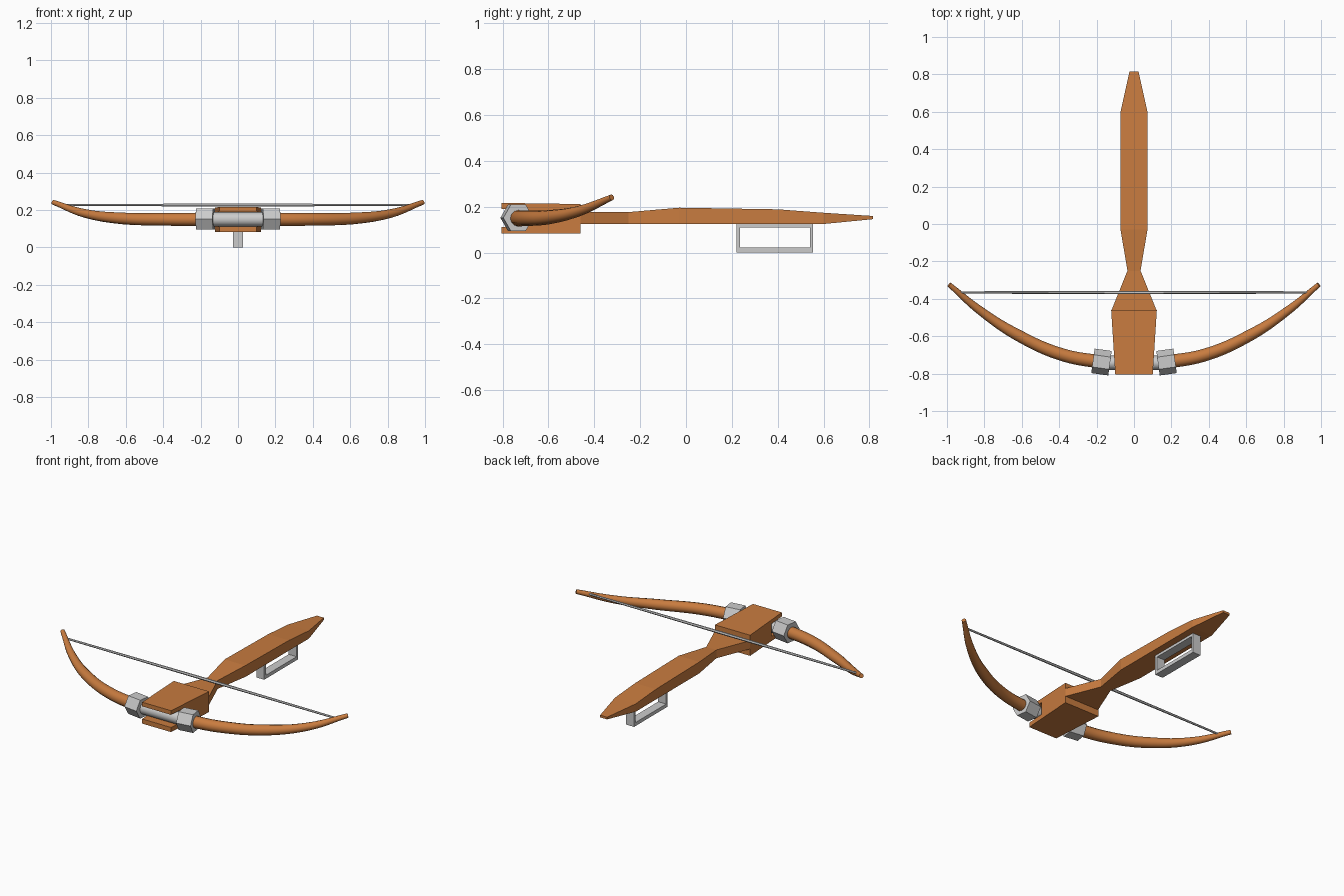
import bpy, bmesh, math
from mathutils import Vector, Matrix

if "Cube" in bpy.data.objects:
    bpy.data.objects.remove(bpy.data.objects["Cube"])

wood = bpy.data.materials.new("wood")
wood.diffuse_color = (0.58, 0.20, 0.05, 1)
wood.use_nodes = True
wood.node_tree.nodes["Principled BSDF"].inputs["Base Color"].default_value = wood.diffuse_color


def finish(name, bm, mat=None):
    bmesh.ops.recalc_face_normals(bm, faces=bm.faces)
    me = bpy.data.meshes.new(name)
    bm.to_mesh(me)
    bm.free()
    ob = bpy.data.objects.new(name, me)
    bpy.context.collection.objects.link(ob)
    if mat:
        me.materials.append(mat)
    return ob


def slab(name, profile, width, mat=None):
    """Side (y, z) profile extruded across x, half width given by width(y)."""
    bm = bmesh.new()
    a, b = ([bm.verts.new((s * width(y), y, z)) for y, z in profile] for s in (-1, 1))
    bm.faces.new(a)
    bm.faces.new(b)
    n = len(profile)
    for i in range(n):
        j = (i + 1) % n
        bm.faces.new((a[i], a[j], b[j], b[i]))
    return finish(name, bm, mat)


def loft(name, stations, mat=None):
    """Rectangular sections along y: (y, half width, bottom z, top z)."""
    bm = bmesh.new()
    rings = [[bm.verts.new(p) for p in ((-w, y, lo), (w, y, lo), (w, y, hi), (-w, y, hi))]
             for y, w, lo, hi in stations]
    for r, s in zip(rings, rings[1:]):
        for i in range(4):
            j = (i + 1) % 4
            bm.faces.new((r[i], r[j], s[j], s[i]))
    bm.faces.new(rings[0])
    bm.faces.new(rings[-1])
    return finish(name, bm, mat)


def rod(name, points, kind, resolution, mat=None):
    """Round tube through (x, y, z, radius) points, converted to a mesh."""
    cu = bpy.data.curves.new(name, 'CURVE')
    cu.dimensions = '3D'
    cu.bevel_depth = 1
    cu.bevel_resolution = resolution
    cu.resolution_u = 6
    cu.use_fill_caps = True
    sp = cu.splines.new(kind)
    pts = sp.bezier_points if kind == 'BEZIER' else sp.points
    pts.add(len(points) - 1)
    for p, (x, y, z, r) in zip(pts, points):
        p.co = (x, y, z) if kind == 'BEZIER' else (x, y, z, 1)
        p.radius = r
        if kind == 'BEZIER':
            p.handle_left_type = p.handle_right_type = 'AUTO'
    if mat:
        cu.materials.append(mat)
    ob = bpy.data.objects.new(name, cu)
    bpy.context.collection.objects.link(ob)
    bpy.ops.object.select_all(action='DESELECT')
    bpy.context.view_layer.objects.active = ob
    ob.select_set(True)
    bpy.ops.object.convert(target='MESH')
    ob = bpy.context.object
    bpy.ops.object.shade_smooth_by_angle(angle=math.radians(40))
    return ob


def mirror(ob):
    ob.modifiers.new("mirror", 'MIRROR')


# Tapered stock with narrow waist
loft("stock", [(-0.48, 0.118, 0.125, 0.177), (-0.46, 0.12, 0.125, 0.177),
               (-0.25, 0.035, 0.125, 0.177), (-0.03, 0.072, 0.125, 0.196),
               (0.40, 0.072, 0.125, 0.189), (0.60, 0.072, 0.125, 0.174),
               (0.815, 0.024, 0.146, 0.160)], wood)

# Head block with a slot across the front for the bow
slab("head", [(-0.805, 0.083), (-0.46, 0.083), (-0.46, 0.212), (-0.805, 0.217),
              (-0.805, 0.191), (-0.69, 0.191), (-0.69, 0.112), (-0.805, 0.112)],
     lambda y: 0.10 + (y + 0.805) / 0.345 * 0.022, wood)

# Metal bar in the slot
rod("bow_bar", [(-0.16, -0.742, 0.15, 0.038), (0.16, -0.742, 0.15, 0.038)], 'POLY', 4)

# Curved bow limbs
mirror(rod("bow_limb", [(0.15, -0.742, 0.15, 0.036), (0.38, -0.70, 0.15, 0.034),
                        (0.62, -0.595, 0.155, 0.031), (0.82, -0.465, 0.182, 0.023),
                        (0.988, -0.324, 0.241, 0.013)], 'BEZIER', 4, wood))

# Hexagonal clamps holding the limbs
bm = bmesh.new()
turn = Matrix.Rotation(math.radians(8), 4, 'Z') @ Matrix.Rotation(math.pi / 2, 4, 'Y')
bmesh.ops.create_cone(bm, cap_ends=True, segments=6, radius1=0.066, radius2=0.066, depth=0.092)
# corners point along y, flats at top and bottom
bmesh.ops.rotate(bm, verts=bm.verts, matrix=Matrix.Rotation(
    math.pi / 2 - math.atan2(bm.verts[:][0].co.y, bm.verts[:][0].co.x), 3, 'Z'))
bmesh.ops.transform(bm, verts=bm.verts, matrix=Matrix.Translation((0.174, -0.738, 0.152)) @ turn)
mirror(finish("limb_clamp", bm))

# Bow string, slightly thicker in the middle
rod("string", [(-0.94, -0.366, 0.226, 0.006), (0, -0.366, 0.227, 0.009),
               (0.94, -0.366, 0.226, 0.006)], 'POLY', 1)

# Rectangular trigger guard under the stock
bm = bmesh.new()
for y0, y1, z0, z1 in ((0.22, 0.553, 0, 0.022), (0.22, 0.553, 0.109, 0.128),
                       (0.22, 0.236, 0.022, 0.109), (0.54, 0.553, 0.022, 0.109)):
    bmesh.ops.create_cube(bm, size=1, matrix=Matrix.Translation((0, (y0 + y1) / 2, (z0 + z1) / 2))
                          @ Matrix.Diagonal((0.055, y1 - y0, z1 - z0, 1)))
finish("trigger_guard", bm)
